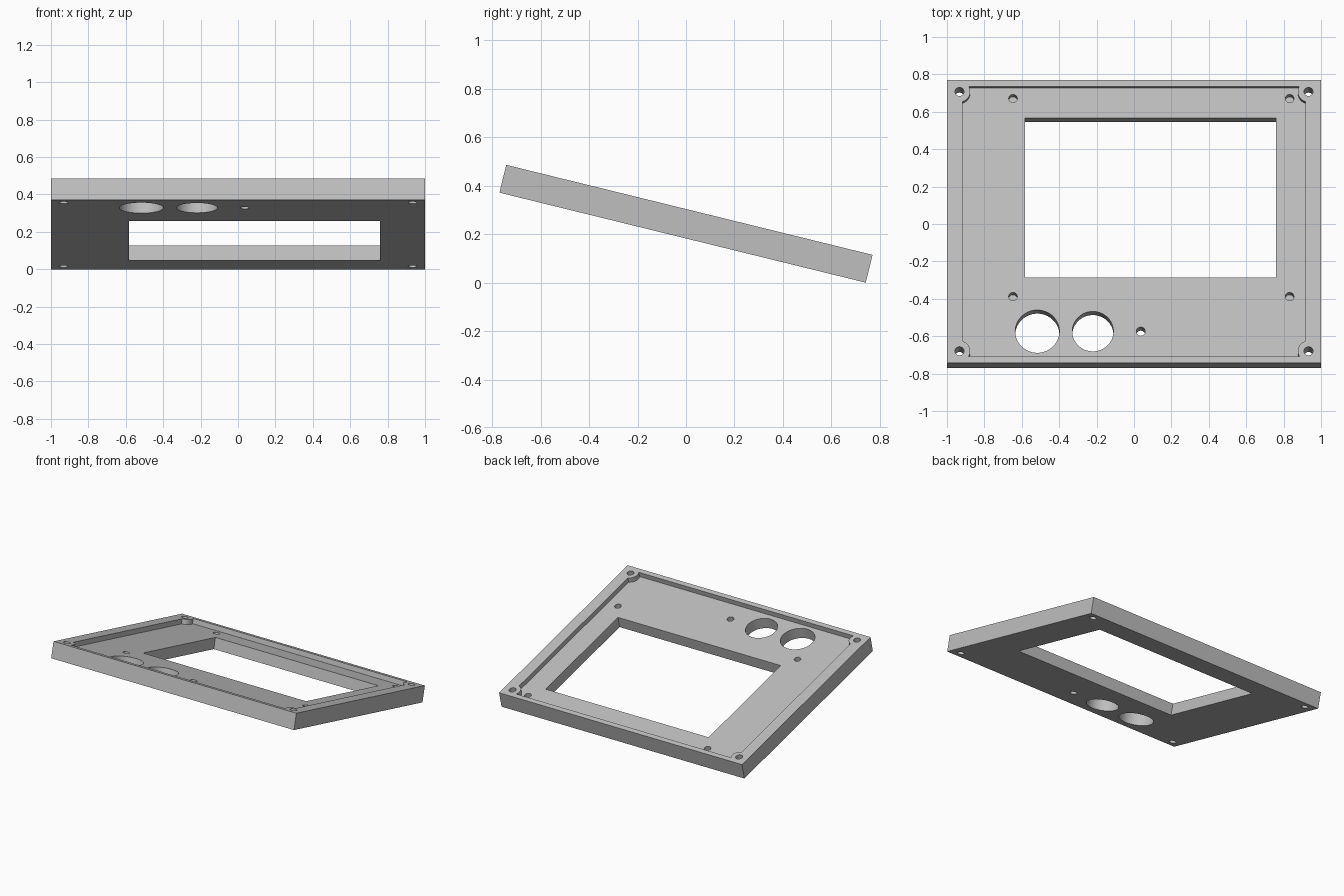
import bpy
import math

if "Cube" in bpy.data.objects:
    bpy.data.objects.remove(bpy.data.objects["Cube"], do_unlink=True)

LENGTH, THICK = 1.557, 0.118
TOP = THICK / 2
FLOOR = TOP - 0.036
TILT = math.radians(13.8)

grey = bpy.data.materials.new("light_grey")
grey.use_nodes = True
colour = (0.52, 0.52, 0.52, 1)
grey.diffuse_color = colour
grey.node_tree.nodes["Principled BSDF"].inputs["Base Color"].default_value = colour


def box(name, x0, x1, y0, y1, z0, z1):
    bpy.ops.mesh.primitive_cube_add(
        size=1, location=((x0 + x1) / 2, (y0 + y1) / 2, (z0 + z1) / 2))
    ob = bpy.context.object
    ob.name = name
    ob.scale = (x1 - x0, y1 - y0, z1 - z0)
    bpy.ops.object.transform_apply(location=True, rotation=False, scale=True)
    return ob


def cylinder(name, x, y, radius, z0, z1, sides=48):
    bpy.ops.mesh.primitive_cylinder_add(
        vertices=sides, radius=radius, depth=z1 - z0, location=(x, y, (z0 + z1) / 2))
    ob = bpy.context.object
    ob.name = name
    bpy.ops.object.transform_apply(location=True, rotation=False, scale=True)
    return ob


def cut(target, cutter):
    mod = target.modifiers.new("cut", "BOOLEAN")
    mod.operation = "DIFFERENCE"
    mod.solver = "EXACT"
    mod.object = cutter
    bpy.ops.object.select_all(action="DESELECT")
    bpy.context.view_layer.objects.active = target
    target.select_set(True)
    bpy.ops.object.modifier_apply(modifier=mod.name)
    bpy.data.objects.remove(cutter, do_unlink=True)


panel = box("front_panel", -1, 1, -LENGTH / 2, LENGTH / 2, -TOP, TOP)
corners = [(sx * 0.933, sy * 0.714) for sx in (-1, 1) for sy in (-1, 1)]

# Shallow recess that leaves a rounded screw boss in each corner
recess = box("recess_cutter", -0.917, 0.917, -0.743, 0.743, FLOOR, 0.2)
for x, y in corners:
    cut(recess, cylinder("boss_cutter", x, y, 0.057, -0.3, 0.3))
cut(panel, recess)

# Screen opening
cut(panel, box("screen_cutter", -0.582, 0.76, -0.299, 0.577, -0.3, 0.3))

# Corner screw holes, two large control holes and a small one
for x, y in corners:
    cut(panel, cylinder("screw_cutter", x, y, 0.024, -0.3, 0.3, 32))
for x, radius in ((-0.517, 0.118), (-0.22, 0.11), (0.036, 0.024)):
    cut(panel, cylinder("control_cutter", x, -0.597, radius, -0.3, 0.3, 64))

# Blind mounting holes around the screen
for x in (-0.647, 0.832):
    for y in (-0.405, 0.685):
        cut(panel, cylinder("mount_cutter", x, y, 0.023, FLOOR - 0.055, 0.3, 32))

# Material, shading and the sloping pose
panel.data.materials.clear()
panel.data.materials.append(grey)
for face in panel.data.polygons:
    face.material_index = 0
bpy.ops.object.shade_smooth_by_angle(angle=math.radians(30))
panel.rotation_euler.x = -TILT
panel.location.z = (LENGTH * math.sin(TILT) + THICK * math.cos(TILT)) / 2
